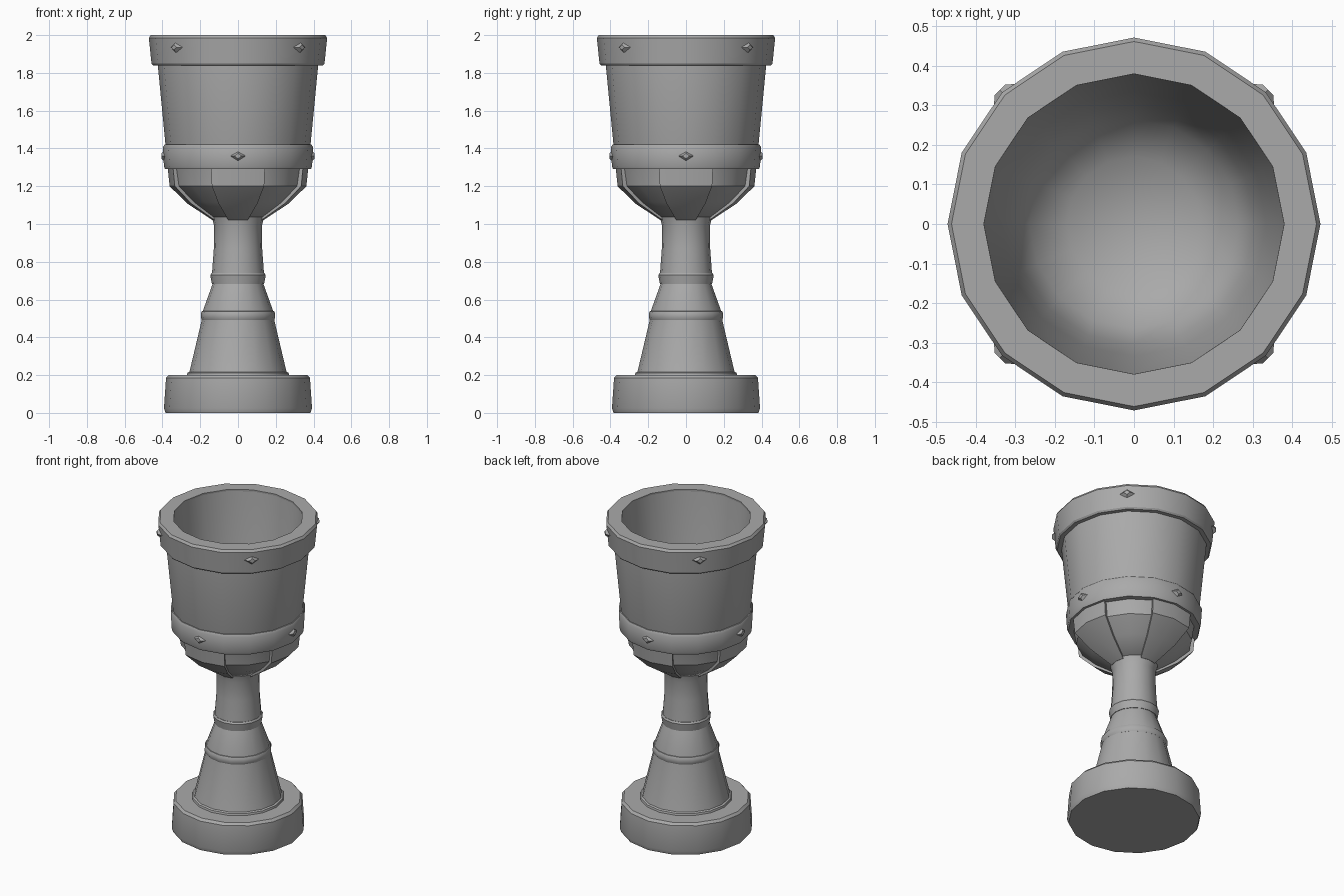
import bpy, bmesh, math
from mathutils import Matrix

if "Cube" in bpy.data.objects:
    bpy.data.objects.remove(bpy.data.objects["Cube"])

SIDES = 16
STEP = 2 * math.pi / SIDES

metal = bpy.data.materials.new("grey metal")
metal.diffuse_color = (0.4, 0.4, 0.4, 1)
metal.use_nodes = True
metal.node_tree.nodes["Principled BSDF"].inputs["Base Color"].default_value = metal.diffuse_color


def finish(name, bm, smooth=True):
    bmesh.ops.remove_doubles(bm, verts=bm.verts, dist=1e-5)
    bmesh.ops.recalc_face_normals(bm, faces=bm.faces)
    me = bpy.data.meshes.new(name)
    bm.to_mesh(me)
    bm.free()
    me.materials.append(metal)
    ob = bpy.data.objects.new(name, me)
    bpy.context.collection.objects.link(ob)
    if smooth:
        bpy.ops.object.select_all(action='DESELECT')
        ob.select_set(True)
        bpy.context.view_layer.objects.active = ob
        bpy.ops.object.shade_smooth_by_angle(angle=math.radians(32))
    return ob


def add_ring_faces(bm, rings, loop):
    """Bridge neighbouring copies of a profile, skipping collapsed corners."""
    n = len(rings[0])
    for a, b in zip(rings, rings[1:]):
        for i in range(n if loop else n - 1):
            j = (i + 1) % n
            quad = [a[i], a[j], b[j], b[i]]
            pts = []
            for v in quad:
                if all((v.co - p.co).length > 1e-6 for p in pts):
                    pts.append(v)
            if len(pts) > 2:
                bm.faces.new(pts)


def lathe(name, profile, loop=False):
    """Turn (radius, z) points round the z axis."""
    bm = bmesh.new()
    rings = [[bm.verts.new((r * math.cos(k * STEP), r * math.sin(k * STEP), z))
              for r, z in profile] for k in range(SIDES)]
    add_ring_faces(bm, rings + [rings[0]], loop)
    return finish(name, bm)


# Base and foot
lathe("base", [(0, 0), (0.383, 0), (0.392, 0.025), (0.381, 0.185),
               (0.368, 0.2), (0, 0.2)])
lathe("foot_cone", [(0.272, 0.195), (0.268, 0.212), (0.257, 0.217),
                    (0.19, 0.5), (0.186, 0.54), (0.132, 0.69)])
lathe("foot_ring", [(0.17, 0.49), (0.192, 0.493), (0.197, 0.505), (0.197, 0.525),
                    (0.191, 0.538), (0.17, 0.54)], True)

# Stem
lathe("stem_ring", [(0.11, 0.68), (0.138, 0.682), (0.147, 0.73),
                    (0.14, 0.74), (0.11, 0.74)], True)
lathe("stem", [(0.138, 0.735), (0.128, 0.87), (0.126, 0.99), (0.14, 1.04)])

# Cup: outer wall, rim overlap and hollow inside in one profile
lathe("cup", [(0, 1.02), (0.13, 1.03), (0.25, 1.115), (0.338, 1.2), (0.352, 1.29),
              (0.384, 1.42), (0.425, 1.845), (0.425, 1.98), (0.38, 1.99),
              (0.335, 1.45), (0.305, 1.3), (0.265, 1.2), (0.17, 1.13), (0, 1.1)])
lathe("rim", [(0.38, 1.99), (0.42, 1.84), (0.45, 1.84), (0.458, 1.85), (0.472, 1.985),
              (0.462, 2.0), (0.38, 2.0)], True)
lathe("band", [(0.34, 1.29), (0.386, 1.29), (0.392, 1.305), (0.398, 1.405),
               (0.39, 1.42), (0.36, 1.42)], True)

# Four raised petals under the band
outer = [(0.372, 1.295), (0.362, 1.2), (0.268, 1.108), (0.137, 1.022)]
inner = [(0.11, 1.03), (0.24, 1.12), (0.325, 1.2), (0.335, 1.295)]
for q in range(4):
    bm = bmesh.new()
    rings = []
    for k in (-1, 0, 1):
        a = q * math.pi / 2 + k * STEP
        rings.append([bm.verts.new((r * math.cos(a), r * math.sin(a), z))
                      for r, z in outer + inner])
    add_ring_faces(bm, rings, True)
    n = len(outer) * 2
    for ring in (rings[0], rings[-1]):
        for i in range(len(outer) - 1):
            bm.faces.new([ring[i], ring[i + 1], ring[n - 2 - i], ring[n - 1 - i]])
    finish(f"petal_{q + 1}", bm)


# Small diamond studs on the band and the rim
def stud(name, angle, radius, z):
    bm = bmesh.new()
    bmesh.ops.create_cone(bm, cap_ends=True, segments=4, radius1=1, radius2=0.35, depth=1)
    # cone axis points outward, corners left/right and up/down
    place = (Matrix.Rotation(angle, 4, 'Z') @ Matrix.Translation((radius, 0, z))
             @ Matrix.Rotation(math.pi / 2, 4, 'Y')
             @ Matrix.Diagonal((0.042, 0.055, 0.032, 1)))
    # align the corners with the local axes whatever the primitive's start angle
    v = bm.verts[:][0].co
    bmesh.ops.rotate(bm, verts=bm.verts, matrix=Matrix.Rotation(-math.atan2(v.y, v.x), 3, 'Z'))
    bmesh.ops.transform(bm, matrix=place, verts=bm.verts)
    finish(name, bm, False)


for q in range(4):
    stud(f"band_stud_{q + 1}", q * math.pi / 2, 0.39, 1.36)
    stud(f"rim_stud_{q + 1}", (q + 0.5) * math.pi / 2, 0.464, 1.935)
